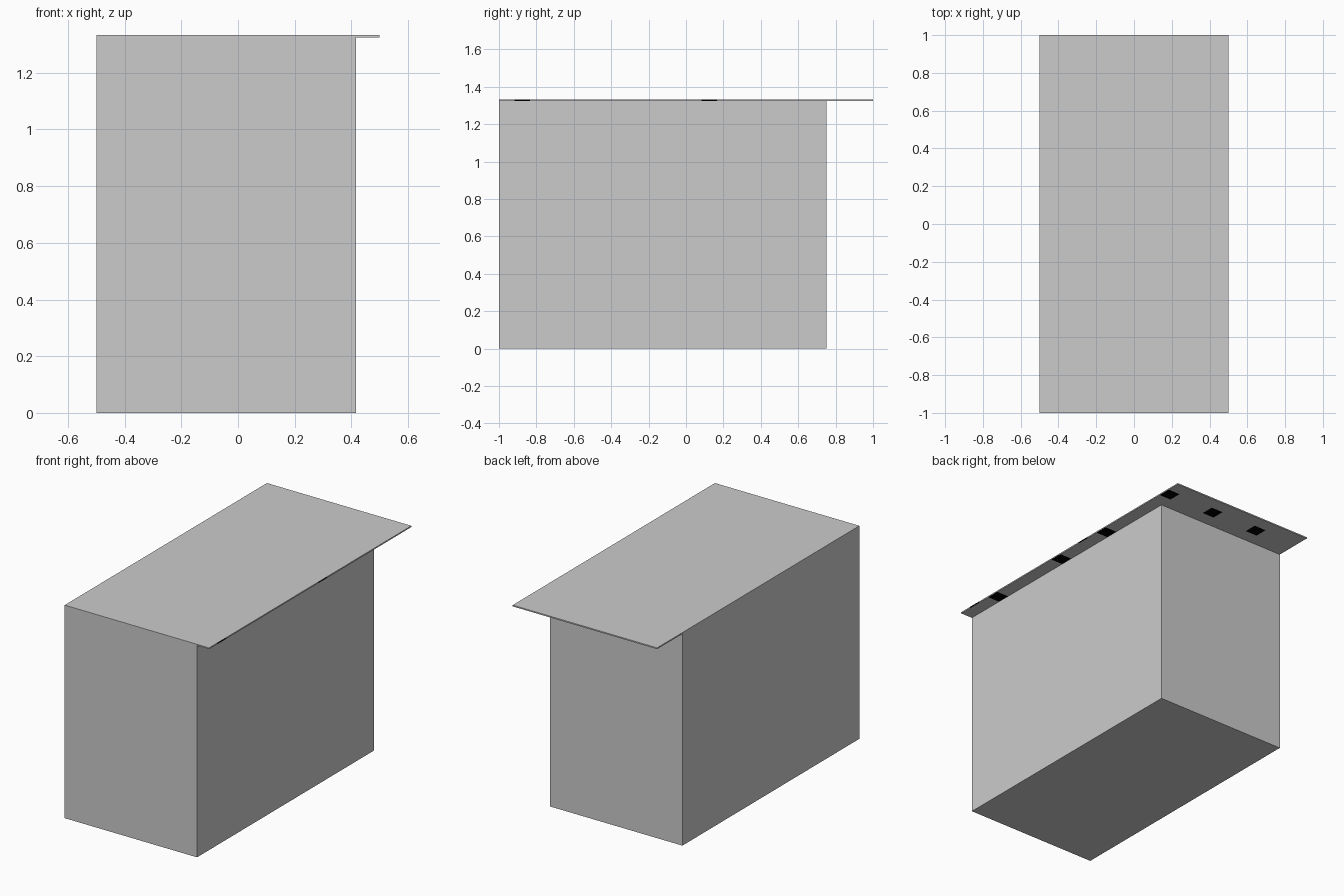
import bpy, bmesh
from mathutils import Vector

if "Cube" in bpy.data.objects:
    bpy.data.objects.remove(bpy.data.objects["Cube"])

C = 1 / 12                    # tile size: the model is 12 x 24 x 16 tiles
TOP, THICK = 16 * C, 0.008
UNDER = TOP - THICK

dark = bpy.data.materials.new("dark_tile")
dark.diffuse_color = (0, 0, 0, 1)
dark.use_nodes = True
dark.node_tree.nodes["Principled BSDF"].inputs["Base Color"].default_value = dark.diffuse_color
grey = bpy.data.materials.new("grey_tile")
grey.diffuse_color = (0.6, 0.6, 0.6, 1)
grey.use_nodes = True
grey.node_tree.nodes["Principled BSDF"].inputs["Base Color"].default_value = grey.diffuse_color


def add_object(name, bm, mats=()):
    mesh = bpy.data.meshes.new(name)
    bm.to_mesh(mesh)
    bm.free()
    for m in mats:
        mesh.materials.append(m)
    ob = bpy.data.objects.new(name, mesh)
    bpy.context.collection.objects.link(ob)
    return ob


def quad(bm, corners, mat=0):
    face = bm.faces.new([bm.verts.new(Vector(c)) for c in corners])
    face.material_index = mat


# main block, flush with the plate at front and left
bm = bmesh.new()
bmesh.ops.create_cube(bm, size=1)
bmesh.ops.scale(bm, verts=bm.verts, vec=(11 * C, 21 * C, UNDER))
bmesh.ops.translate(bm, verts=bm.verts, vec=(-C / 2, -1.5 * C, UNDER / 2))
add_object("block", bm)

# thin overhanging top plate with a separately tiled underside and rim
dark_under = {(0, 1), (4, 1), (8, 1), (0, 8), (0, 13), (0, 20)}
dark_rim = {10, 22}
bm = bmesh.new()
quad(bm, [(-.5, -1, TOP), (.5, -1, TOP), (.5, 1, TOP), (-.5, 1, TOP)])
for i in range(12):           # columns counted from the right
    x1 = .5 - i * C
    x0 = x1 - C
    quad(bm, [(x0, -1, UNDER), (x1, -1, UNDER), (x1, -1, TOP), (x0, -1, TOP)])
    quad(bm, [(x1, 1, UNDER), (x0, 1, UNDER), (x0, 1, TOP), (x1, 1, TOP)])
    for j in range(24):       # rows counted from the back
        if i >= 1 and j >= 3:
            continue          # covered by the block
        y1 = 1 - j * C
        y0 = y1 - C
        quad(bm, [(x0, y0, UNDER), (x0, y1, UNDER), (x1, y1, UNDER), (x1, y0, UNDER)],
             int((i, j) in dark_under))
for j in range(24):
    y1 = 1 - j * C
    y0 = y1 - C
    quad(bm, [(.5, y0, UNDER), (.5, y1, UNDER), (.5, y1, TOP), (.5, y0, TOP)],
         int(j in dark_rim))
    quad(bm, [(-.5, y1, UNDER), (-.5, y0, UNDER), (-.5, y0, TOP), (-.5, y1, TOP)])
add_object("top_plate", bm, (grey, dark))
